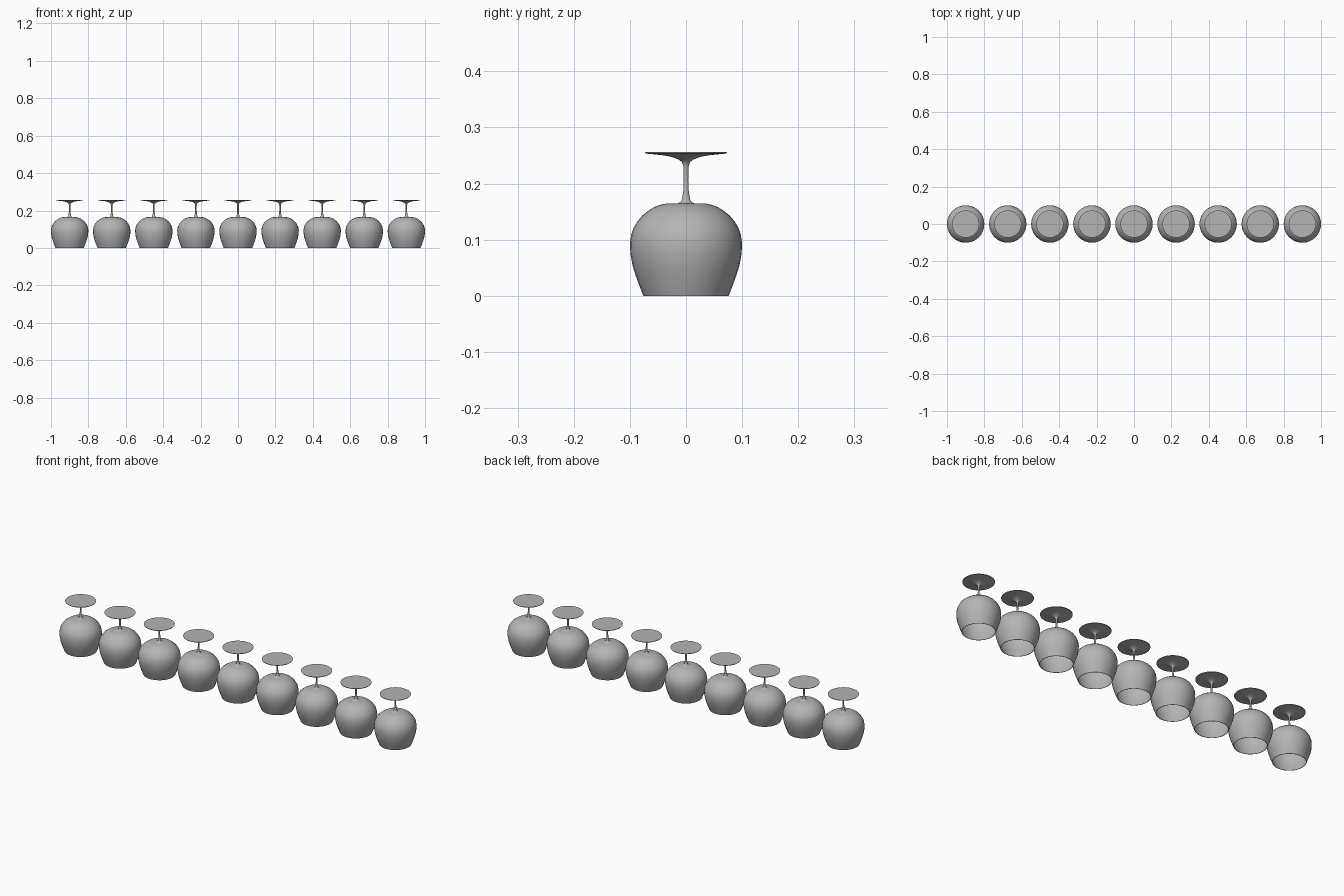
import bpy, bmesh, math

if "Cube" in bpy.data.objects:
    bpy.data.objects.remove(bpy.data.objects["Cube"])

COUNT, SPACING, SEGMENTS = 9, 0.225, 32

# Half profile (radius, height): inside of bowl, rim, outside, stem, foot
inner = [(0, 0.161), (0.036, 0.160), (0.066, 0.148), (0.084, 0.130),
         (0.096, 0.110), (0.098, 0.098), (0.096, 0.062), (0.088, 0.037), (0.074, 0)]
outer = [(0.076, 0), (0.0835, 0.019), (0.090, 0.037), (0.0955, 0.055),
         (0.099, 0.075), (0.100, 0.094), (0.0975, 0.110), (0.0935, 0.121),
         (0.087, 0.132), (0.078, 0.143), (0.068, 0.151), (0.057, 0.158),
         (0.047, 0.162), (0.036, 0.1642), (0.014, 0.165)]
stem = [(0.010, 0.167), (0.0075, 0.172), (0.005, 0.185), (0.004, 0.205), (0.0045, 0.230)]
foot = [(0.007, 0.238), (0.013, 0.243), (0.027, 0.248), (0.045, 0.251),
        (0.072, 0.2535), (0.073, 0.256), (0, 0.256)]

# Dark grey glass
grey = bpy.data.materials.new("grey_glass")
grey.diffuse_color = (0.46, 0.46, 0.46, 1)
grey.use_nodes = True
grey.node_tree.nodes["Principled BSDF"].inputs["Base Color"].default_value = grey.diffuse_color


def lathe(name, profile):
    """Spin a half profile around z into a smooth-shaded mesh."""
    bm = bmesh.new()
    verts = [bm.verts.new((r, 0, z)) for r, z in profile]
    edges = [bm.edges.new(pair) for pair in zip(verts, verts[1:])]
    bmesh.ops.spin(bm, geom=verts + edges, cent=(0, 0, 0), axis=(0, 0, 1),
                   angle=math.tau, steps=SEGMENTS, use_duplicate=False)
    bmesh.ops.remove_doubles(bm, verts=bm.verts[:], dist=0.00005)
    bmesh.ops.recalc_face_normals(bm, faces=bm.faces[:])
    mesh = bpy.data.meshes.new(name)
    bm.to_mesh(mesh)
    bm.free()
    mesh.materials.append(grey)
    obj = bpy.data.objects.new(name, mesh)
    bpy.context.collection.objects.link(obj)
    bpy.context.view_layer.objects.active = obj
    obj.select_set(True)
    bpy.ops.object.shade_smooth_by_angle(angle=math.radians(40))
    obj.select_set(False)
    return obj


# Row of upside-down glasses sharing one mesh
first = lathe("wine_glass_1", inner + outer + stem + foot)
for i in range(COUNT):
    glass = first if i == 0 else first.copy()
    if i:
        glass.name = f"wine_glass_{i + 1}"
        bpy.context.collection.objects.link(glass)
    glass.location.x = (i - (COUNT - 1) / 2) * SPACING
